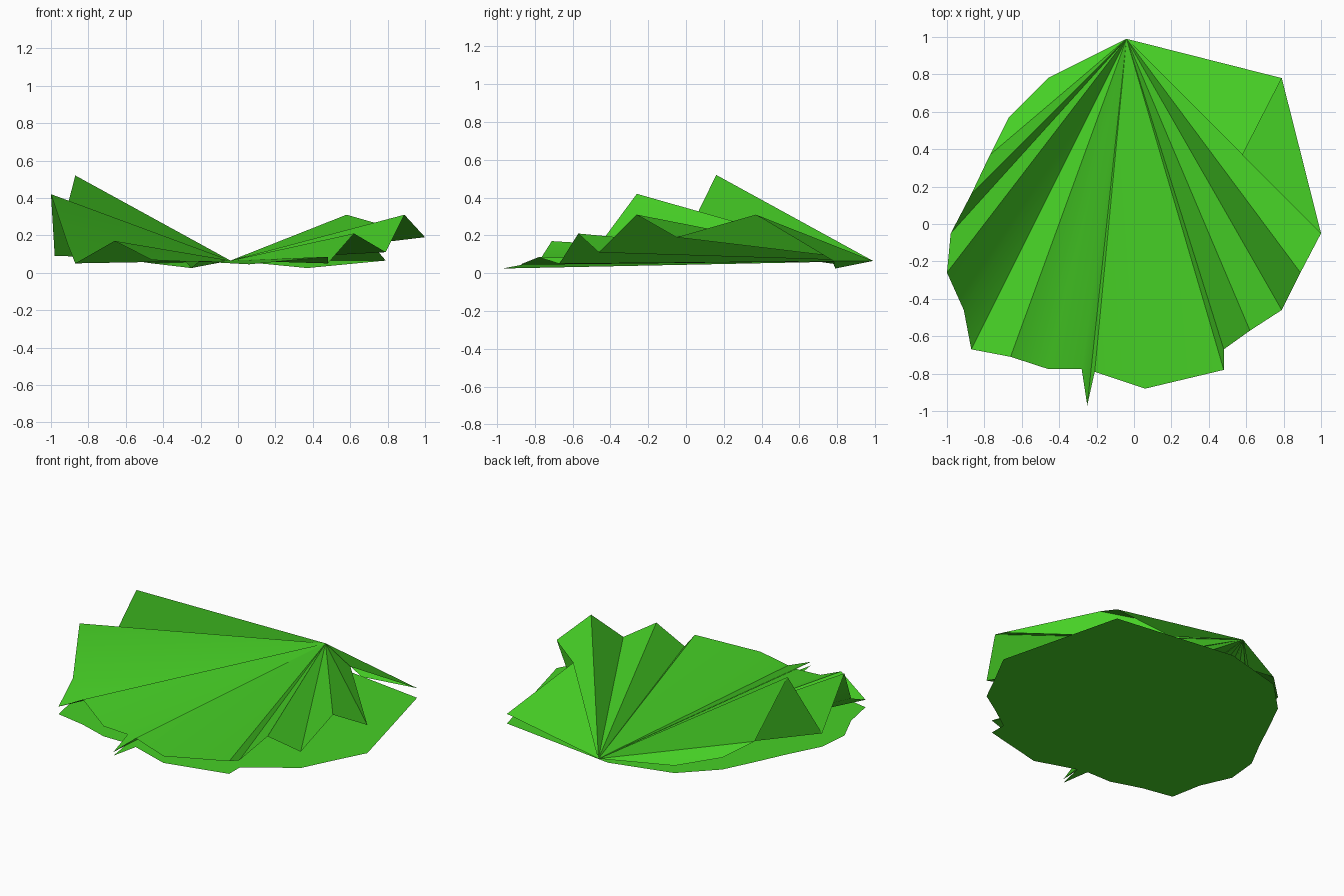
import bpy, bmesh, math

cube = bpy.data.objects.get("Cube")
if cube:
    bpy.data.objects.remove(cube, do_unlink=True)

# Leaf green
green = bpy.data.materials.new("leaf_green")
green.use_nodes = True
COLOUR = (0.062, 0.63, 0.019, 1)
green.diffuse_color = COLOUR
bsdf = green.node_tree.nodes["Principled BSDF"]
bsdf.inputs["Base Color"].default_value = COLOUR
bsdf.inputs["Roughness"].default_value = 0.9


def fan(name, hub, rim):
    """Triangle fan from the leaf's stalk point to its rim."""
    bm = bmesh.new()
    centre = bm.verts.new(hub)
    ring = [bm.verts.new(p) for p in rim]
    for a, b in zip(ring, ring[1:]):
        bm.faces.new((centre, b, a))
    mesh = bpy.data.meshes.new(name)
    bm.to_mesh(mesh)
    bm.free()
    mesh.materials.append(green)
    obj = bpy.data.objects.new(name, mesh)
    bpy.context.collection.objects.link(obj)
    return obj


# Rim of the pleated leaf, clockwise from the stalk point
fold_left = [(0.37, 0.79, 0.025)]
rim_left = [(0.79, 0.78, 0.065)]
crest_left = [(0.58, 0.37, 0.31)]
rim = [
    (1.00, -0.05, 0.19), (0.89, -0.26, 0.31), (0.79, -0.46, 0.11),
    (0.62, -0.57, 0.21), (0.48, -0.67, 0.05), (0.48, -0.78, 0.085),
    (0.06, -0.88, 0.045), (-0.21, -0.79, 0.06), (-0.25, -0.97, 0.025),
    (-0.28, -0.775, 0.06), (-0.46, -0.775, 0.068), (-0.66, -0.71, 0.17),
    (-0.87, -0.67, 0.05), (-0.91, -0.46, 0.15), (-1.00, -0.26, 0.42),
    (-0.98, -0.05, 0.09), (-0.87, 0.16, 0.52), (-0.77, 0.37, 0.14),
    (-0.67, 0.57, 0.08), (-0.46, 0.78, 0.05),
]
fold_right = [(-0.25, 0.79, 0.025)]

# Pleated upper leaf
leaf = fan("pleated_leaf", (-0.04, 0.99, 0.065),
           fold_left + rim_left + crest_left + rim + fold_right)
bpy.ops.object.select_all(action='DESELECT')
leaf.select_set(True)
bpy.context.view_layer.objects.active = leaf
bpy.ops.object.shade_smooth_by_angle(angle=math.radians(30))

# Flat lower leaf lying on the ground
fan("flat_lower_leaf", (-0.04, 0.89, 0.0),
    [(x, y, 0.0) for x, y, z in rim_left + rim])
